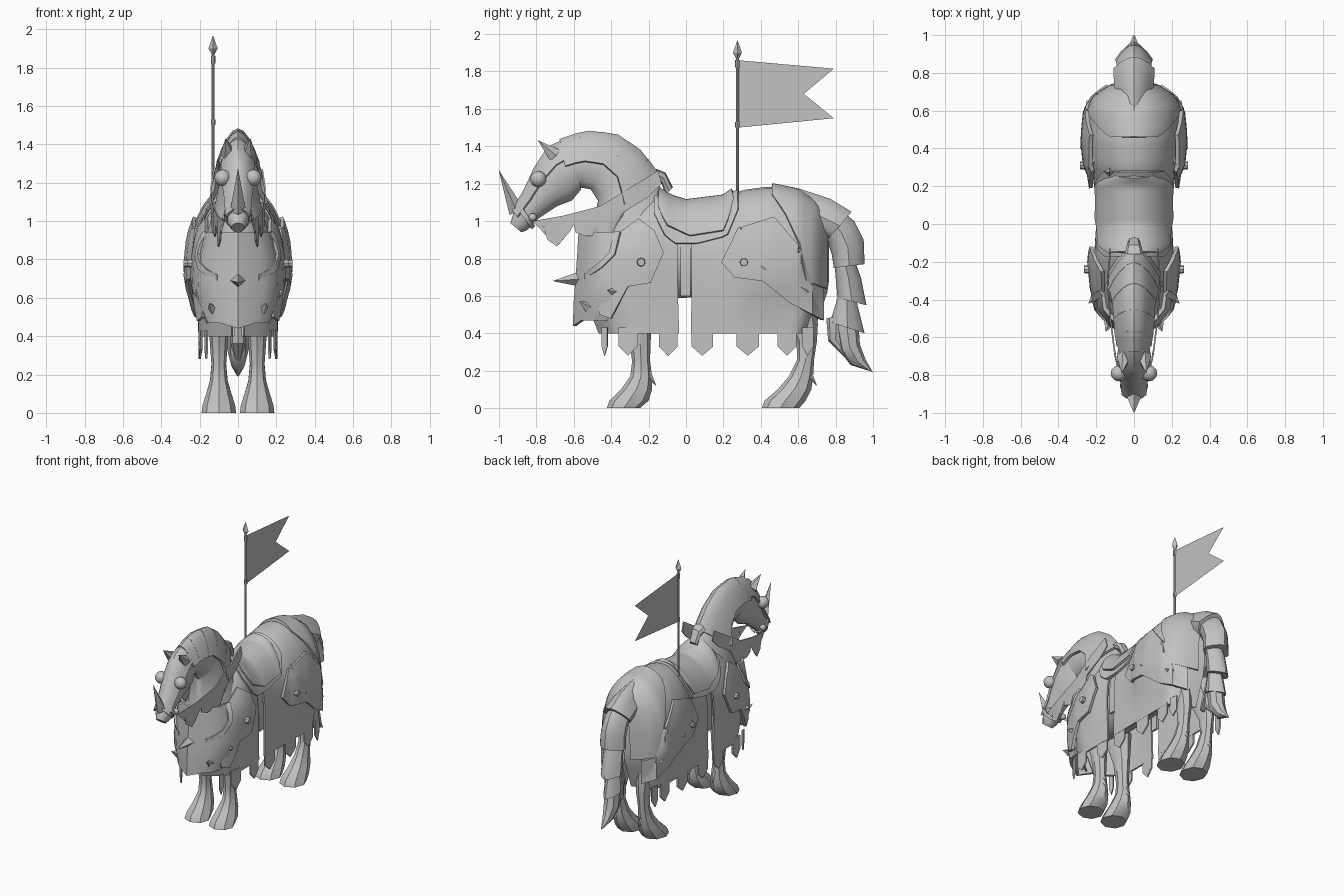
import bpy, bmesh, math
from mathutils import Vector

if "Cube" in bpy.data.objects:
    bpy.data.objects.remove(bpy.data.objects["Cube"])

mat = bpy.data.materials.new("plain_grey")
mat.diffuse_color = (0.54, 0.54, 0.54, 1)
mat.use_nodes = True
mat.node_tree.nodes["Principled BSDF"].inputs["Base Color"].default_value = mat.diffuse_color


def make(name, verts, faces, mirror=False, thick=0.0):
    me = bpy.data.meshes.new(name)
    me.from_pydata([tuple(v) for v in verts], [], faces)
    bm = bmesh.new()
    bm.from_mesh(me)
    bmesh.ops.recalc_face_normals(bm, faces=bm.faces[:])
    bm.to_mesh(me)
    bm.free()
    me.materials.append(mat)
    ob = bpy.data.objects.new(name, me)
    bpy.context.collection.objects.link(ob)
    if thick:
        m = ob.modifiers.new("thickness", 'SOLIDIFY')
        m.thickness, m.offset = thick, 0
    if mirror:
        m = ob.modifiers.new("mirror", 'MIRROR')
        m.use_mirror_merge = False
    return ob


def skin(name, rows, closed=False, **kw):
    n = len(rows[0])
    verts = [p for r in rows for p in r]
    faces = []
    for i in range(len(rows) - 1):
        for j in range(n if closed else n - 1):
            k = (j + 1) % n
            faces.append((i*n + j, i*n + k, (i+1)*n + k, (i+1)*n + j))
    if closed:
        faces += [tuple(range(n)), tuple(range(len(verts) - n, len(verts)))]
    return make(name, verts, faces, **kw)


def loft(name, rings, n=12, arc=None, grow=0.0, xc=0.0, ridge=0.0, **kw):
    """Rings are (ay, az, by, bz, half_width): an ellipse from a to b, pinched at a by ridge."""
    rows = []
    for ay, az, by, bz, w in rings:
        a, b = Vector((0, ay, az)), Vector((0, by, bz))
        c, h = (a + b) / 2, (a - b) / 2
        h *= (h.length + grow) / h.length
        ts = ([-arc + 2*arc*i/(n - 1) for i in range(n)] if arc
              else [2*math.pi*i/n for i in range(n)])
        rows.append([c + h*math.cos(t) + Vector((xc + (w + grow)*math.sin(t)
                     * (1 - ridge*max(0, math.cos(t))), 0, 0)) for t in ts])
    return skin(name, rows, closed=arc is None, **kw)


def table(t, y):
    if y <= t[0][0]:
        return t[0][1]
    for (a, u), (b, v) in zip(t, t[1:]):
        if y <= b:
            return u + (v - u)*(y - a)/(b - a)
    return t[-1][1]


# Back line and half width of the covered body along its length
TOP = [(-.56, .87), (-.45, .94), (-.36, 1.0), (-.25, 1.09), (-.15, 1.14), (-.08, 1.1), (0, 1.075),
       (.2, 1.1), (.26, 1.14), (.3, 1.16), (.45, 1.18), (.6, 1.15), (.7, 1.08), (.76, .98)]
WID = [(-.56, .03), (-.5, .12), (-.45, .16), (-.35, .195), (-.2, .21), (-.04, .195), (.15, .2),
       (.27, .215), (.3, .235), (.45, .25), (.6, .235), (.68, .19), (.74, .1), (.76, .02)]


def half(y, z):
    w, t = table(WID, y), table(TOP, y)
    if z > .7:
        return w*math.sqrt(max(0, 1 - ((z - .7)/(t - .7))**2.6))
    return w + (min(w, .2) - w)*min(1, (.7 - z)/.22)


def arch(name, y0, y1, low, off=0.0, steps=12, thick=.012, taper=0.0):
    """Sheet draped over the back, down to height low(y)."""
    rows = []
    for i in range(steps + 1):
        y = y0 + (y1 - y0)*i/steps
        t, lo, side = table(TOP, y), table(low, y), []
        for j in range(13):
            s = math.sin(j/12*math.pi/2)
            z = lo + (t - lo)*s
            yy = y*(1 - taper*max(0, .65 - z))
            side.append(((half(y, z)*(1 + off/.2)) if j < 12 else 0, yy, z + off*s))
        rows.append(side + [(-x, yy, z) for x, yy, z in side[-2::-1]])
    return skin(name, rows, thick=thick)


def plate(name, outline, off, thick=.02, step=.06, depth=None):
    """Side plate from a (y, z) outline, fitted to the body or to depth(y, z)."""
    bm = bmesh.new()
    bm.faces.new([bm.verts.new((0, y, z)) for y, z in outline])
    bmesh.ops.triangulate(bm, faces=bm.faces[:], ngon_method='EAR_CLIP')
    for axis in (1, 2):
        lo, hi = min(p[axis-1] for p in outline), max(p[axis-1] for p in outline)
        for k in range(1, int((hi - lo)/step) + 1):
            co, no = Vector((0, 0, 0)), Vector((0, 0, 0))
            co[axis], no[axis] = lo + k*step + .0007, 1
            bmesh.ops.bisect_plane(bm, geom=bm.verts[:] + bm.edges[:] + bm.faces[:],
                                   plane_co=co, plane_no=no)
    bm.verts.index_update()
    verts = [((depth or half)(v.co.y, v.co.z) + off, v.co.y, v.co.z) for v in bm.verts]
    faces = [tuple(v.index for v in f.verts) for f in bm.faces]
    bm.free()
    return make(name, verts, faces, mirror=True, thick=thick)


def spike(name, base, tip, r, n=6, mirror=True, r2=.001):
    b, t = Vector(base), Vector(tip)
    q = (t - b).to_track_quat('Z', 'Y')
    ring = lambda c, s: [c + q @ Vector((s*math.cos(2*math.pi*i/n), s*math.sin(2*math.pi*i/n), 0))
                         for i in range(n)]
    return skin(name, [ring(b, r), ring(t, r2)], closed=True, mirror=mirror)


def ball(name, c, r):
    return skin(name, [[(c[0] + r*math.sin(a)*math.cos(b), c[1] + r*math.sin(a)*math.sin(b),
                c[2] + r*math.cos(a)) for b in [k*math.pi/6 for k in range(12)]]
                for a in [.1 + k*(math.pi - .2)/8 for k in range(9)]], closed=True, mirror=True)


# Body and legs
loft("barrel", [(y, table(TOP, y) - .03, y, b, w) for y, b, w in
     [(-.5, .68, .07), (-.4, .6, .14), (-.2, .58, .17), (0, .59, .18), (.2, .6, .18),
      (.45, .58, .19), (.6, .62, .17), (.7, .7, .08)]], n=20)
FRONT = [(0, -.335, .088, .09), (.04, -.305, .105, .085), (.1, -.265, .083, .066), (.17, -.24, .058, .045),
         (.25, -.24, .048, .038), (.34, -.245, .055, .045), (.42, -.25, .065, .05), (.65, -.29, .11, .08)]
HIND = [(0, .505, .1, .09), (.04, .53, .11, .085), (.1, .58, .09, .066), (.17, .615, .065, .046),
        (.26, .64, .045, .038), (.36, .645, .055, .045), (.45, .62, .085, .055), (.68, .54, .14, .09)]
for nm, leg, by in (("front_leg", FRONT, -.21), ("hind_leg", HIND, .65)):
    loft(nm, [(y - r, z, y + r, z, w) for z, y, r, w in leg], n=8, xc=.1, mirror=True)
    spike(nm + "_feather", (.1, by - .02, .22), (.1, by + .05, .12), .035)

# Cloth with hanging tabs
arch("front_cloth", -.56, -.045, [(0, .4)], .0, 14, taper=.7)
arch("rear_cloth", .03, .76, [(0, .4)], .0, 20, taper=.45)
for a, b in [(-.45, -.42), (-.36, -.26), (-.145, -.045), (.03, .145), (.27, .39), (.49, .59), (.62, .68)]:
    m = (a + b)/2
    plate("cloth_tab", [(a, .43), (b, .43), (b, .33), (m, .28), (a, .33)], 0, .01, .2)

# Saddle, girth and pommel
arch("saddle_pad", -.17, .28, [(-.17, 1.04), (-.12, .93), (-.06, .88), (.06, .88), (.22, .92), (.28, 1.06)],
     .012, 16, .02)
arch("saddle", -.15, .25, [(-.15, 1.08), (-.11, .98), (.02, .92), (.21, .95), (.25, 1.1)], .03, 16, .025)
plate("girth", [(-.03, .6), (.025, .6), (.025, .92), (-.03, .92)], -.01, .015)
loft("pommel", [(-.16, 1.28, -.16, 1.22, .05), (-.11, 1.26, -.13, 1.2, .04),
                (-.07, 1.18, -.11, 1.14, .03)], n=8)

# Rump armour
arch("rump_armour", .46, .75, [(.46, 1.14), (.53, 1.04), (.61, .87), (.64, .68), (.74, .64)], .015, 12, .02)
plate("hip_plate", [(.19, .78), (.28, .96), (.47, 1.02), (.6, .87), (.64, .68), (.73, .64), (.73, .47),
                    (.56, .56), (.41, .68), (.26, .7)], .025)
spike("hip_stud", (.22, .31, .78), (.285, .31, .78), .027, 8, r2=.02)
spike("hip_spike", (.19, .36, .95), (.24, .29, .96), .04, 4)
spike("thigh_spike", (.25, .44, .71), (.285, .4, .76), .04, 4)
spike("flank_spike", (.22, .63, .62), (.26, .58, .67), .04, 4)

# Chest and shoulder armour
rows = []
for z, yf, w, yb in [(.94, -.565, .165, -.37), (.82, -.572, .195, -.36), (.7, -.58, .215, -.36),
                     (.58, -.59, .21, -.37), (.47, -.595, .155, -.42)]:
    r = [(w, yb), (w*.93, yb*.6 + yf*.4), (w*.58, yb*.25 + yf*.75)]
    drop = .03 if z < .5 else 0
    rows.append([(x, y, z) for x, y in r] + [(0, yf, z - drop)] + [(-x, y, z) for x, y in r[::-1]])
skin("chest_plate", rows, thick=.02)
plate("shoulder_plate", [(-.25, 1.01), (-.17, .95), (-.12, .83), (-.19, .67), (-.31, .65), (-.4, .48),
                         (-.46, .5), (-.48, .74), (-.4, .8), (-.36, .93)], .028)
plate("shoulder_rim", [(-.38, .94), (-.35, .94), (-.38, .82), (-.45, .75), (-.54, .69), (-.54, .72),
                       (-.46, .78), (-.41, .83)], .045, .015)
spike("shoulder_stud", (.22, -.24, .78), (.265, -.24, .78), .027, 8, r2=.02)
spike("shoulder_spike", (.2, -.38, .62), (.24, -.42, .63), .03, 4)
spike("chest_spike", (0, -.57, .69), (0, -.71, .68), .04, 4, mirror=False)
spike("breast_spike", (.13, -.52, .54), (.15, -.57, .57), .03, 4)

# Neck and overlapping neck plates
NECK = [(-.1, 1.13, -.52, .75, .16), (-.17, 1.23, -.5, .96, .118), (-.26, 1.35, -.47, 1.11, .092),
        (-.38, 1.435, -.51, 1.17, .08), (-.54, 1.455, -.57, 1.18, .076), (-.67, 1.41, -.62, 1.17, .065)]
loft("neck", NECK, n=16, ridge=.25)


def at(rings, s):
    i = min(int(s), len(rings) - 2)
    return [a + (b - a)*(s - i) for a, b in zip(rings[i], rings[i + 1])]


for a, b in [(4.2, 5), (3.35, 4.4), (2.45, 3.5), (1.5, 2.6), (.95, 1.65)]:
    loft("neck_plate", [at(NECK, b), at(NECK, (a + b)/2), at(NECK, a)], n=9, arc=1.55,
         grow=.02 + (5 - a)*.002, ridge=.4, thick=.016)

# Head, face armour, ears, eyes and horn
HEAD = [(-.62, 1.43, -.56, 1.17, .065), (-.73, 1.38, -.61, 1.11, .082), (-.8, 1.27, -.69, 1.08, .078),
        (-.86, 1.14, -.78, 1.02, .062), (-.92, 1.05, -.85, .95, .056), (-.94, .99, -.88, .94, .035)]
loft("head", HEAD, n=14)
loft("face_plate", [at(HEAD, s) for s in (.3, 1, 2, 3, 4)], n=7, arc=1.2, grow=.014, ridge=.2, thick=.014)
loft("cheek_strap", [at(HEAD, s) for s in (3.5, 3.75)], n=14, arc=3.0, grow=.01, thick=.01)
ball("eye", (.08, -.79, 1.225), .043)
spike("ear", (.05, -.7, 1.35), (.065, -.79, 1.43), .042, 5)
spike("face_horn", (0, -.905, 1.05), (0, -1, 1.27), .042, 4, mirror=False)
ball("bit_ring", (.06, -.82, 1.02), .022)

# Reins cloth with tabs
REIN = [(-.83, .07), (-.7, .1), (-.5, .125), (-.3, .14), (-.14, .125)]
plate("reins", [(-.82, 1.0), (-.65, 1.03), (-.46, 1.08), (-.28, 1.19), (-.15, 1.27), (-.13, 1.2), (-.2, 1.13),
                (-.33, 1.05), (-.38, .98), (-.42, .9), (-.47, .93), (-.47, 1.0), (-.51, .98), (-.54, .92),
                (-.59, .94), (-.6, .98), (-.65, .98), (-.65, .91), (-.69, .865), (-.74, .9), (-.76, .97)],
      .0, .008, .08, lambda y, z: table(REIN, y))

# Tail armour and hair
loft("tail_plate", [(.6, 1.175, .6, .97, .05), (.77, 1.12, .69, .92, .105), (.885, 1.05, .76, .9, .11)],
     n=12, ridge=.4)
loft("tail_plate", [(.8, 1.08, .72, .95, .085), (.9, 1.0, .76, .88, .09), (.95, .9, .78, .82, .095),
                    (.955, .77, .79, .75, .1)], n=12, ridge=.4)
loft("tail_plate", [(.88, .85, .79, .82, .07), (.935, .7, .8, .7, .075), (.965, .55, .81, .59, .08)],
     n=12, ridge=.4)
loft("tail_plate", [(.9, .62, .82, .62, .055), (.955, .4, .77, .46, .065)], n=12, ridge=.4)
loft("tail_hair", [(.92, .48, .79, .46, .05), (.93, .34, .82, .31, .055), (.96, .26, .88, .23, .035),
                   (1.0, .19, .98, .2, .006)], n=8)
loft("tail_lock", [(.86, .5, .75, .48, .04), (.84, .38, .76, .36, .04), (.9, .24, .88, .24, .006)], n=8)

# Banner
P = (-.13, .275)
spike("banner_pole", (*P, 1.0), (*P, 1.9), .008, 8, False, .008)
for z0, z1 in ((1.5, 1.53), (1.82, 1.86)):
    spike("pole_collar", (*P, z0), (*P, z1), .012, 8, False, .012)
spike("spear_base", (*P, 1.87), (*P, 1.9), .008, 4, False, .024)
spike("spear_tip", (*P, 1.9), (*P, 1.965), .024, 4, False)
make("banner", [(P[0], y, z) for y, z in [(.28, 1.5), (.79, 1.55), (.63, 1.68), (.79, 1.815), (.28, 1.86)]],
     [(0, 1, 2), (0, 2, 4), (2, 3, 4)])

# Apply modifiers, keep hard edges crisp
bpy.ops.object.select_all(action='SELECT')
bpy.context.view_layer.objects.active = bpy.context.selected_objects[0]
bpy.ops.object.convert(target='MESH')
bpy.ops.object.shade_smooth_by_angle(angle=math.radians(35))
